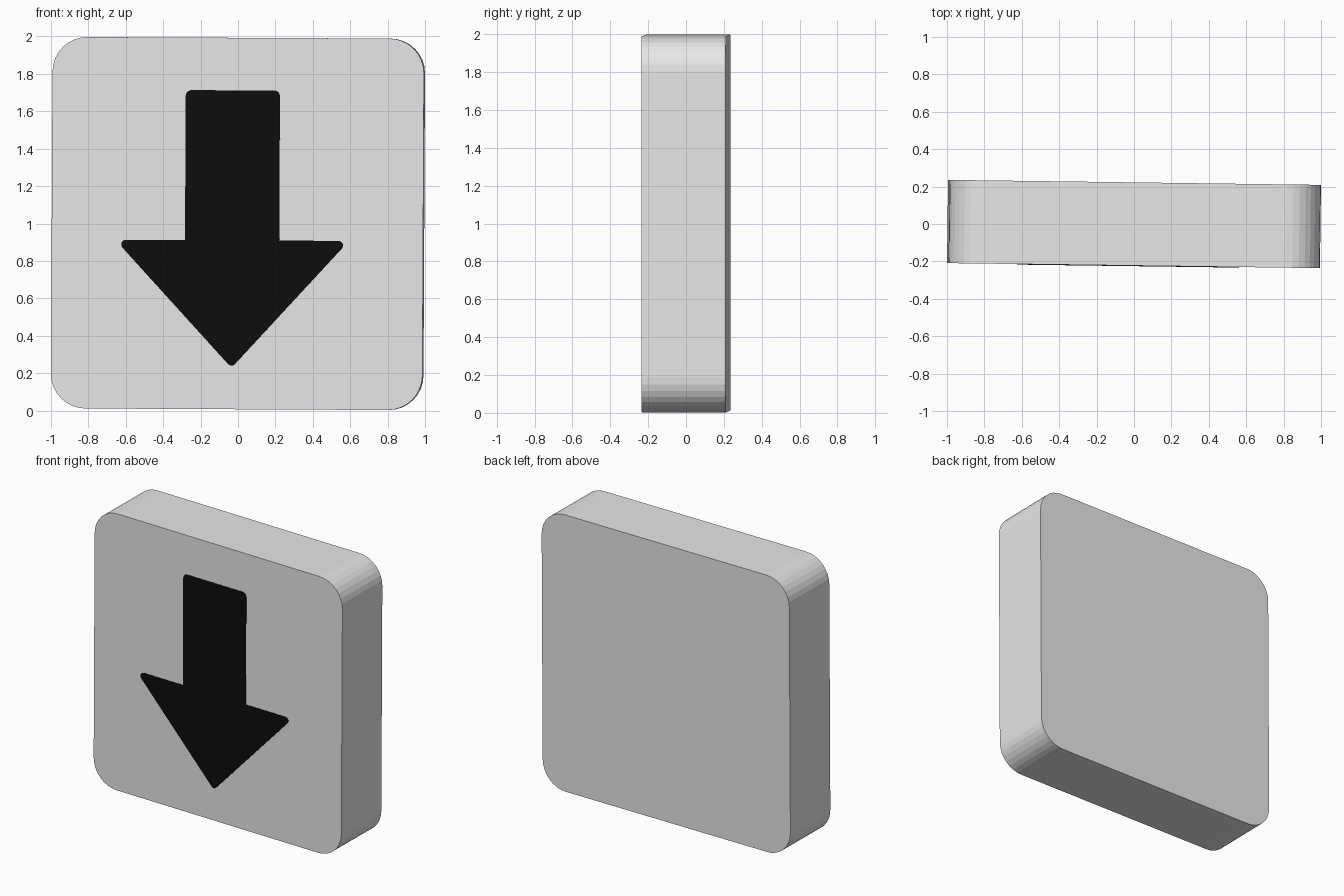
import bpy, bmesh, math
from mathutils import Vector, Matrix

if "Cube" in bpy.data.objects:
    bpy.data.objects.remove(bpy.data.objects["Cube"])

# The whole sign leans by a fraction of a degree
POSE = (Matrix.Translation((0, 0, 1.0)) @ Matrix.Rotation(-0.0135, 4, 'Z')
        @ Matrix.Rotation(0.005, 4, 'Y'))


def material(name, value):
    m = bpy.data.materials.new(name)
    m.diffuse_color = (value, value, value, 1)
    m.use_nodes = True
    m.node_tree.nodes["Principled BSDF"].inputs["Base Color"].default_value = m.diffuse_color
    return m


def rounded(points, radii, segments):
    """Replace each corner of an x-z outline by an arc of the given radius."""
    out = []
    n = len(points)
    for i, r in enumerate(radii):
        p = Vector(points[i])
        if r == 0:
            out.append(p)
            continue
        a = (Vector(points[i - 1]) - p).normalized()
        b = (Vector(points[(i + 1) % n]) - p).normalized()
        half = a.angle(b) / 2
        centre = p + (a + b).normalized() * (r / math.sin(half))
        start = p + a * (r / math.tan(half)) - centre
        end = p + b * (r / math.tan(half)) - centre
        sweep = start.angle(end)
        for k in range(segments + 1):
            t = k / segments
            out.append(centre + (start * math.sin((1 - t) * sweep)
                                 + end * math.sin(t * sweep)) / math.sin(sweep))
    return out


def prism(name, outline, y0, y1, mat):
    """Extrude an x-z outline from y0 to y1."""
    bm = bmesh.new()
    face = bm.faces.new([bm.verts.new((p.x, y0, p.y)) for p in outline])
    ext = bmesh.ops.extrude_face_region(bm, geom=[face], use_keep_orig=True)
    moved = [v for v in ext['geom'] if isinstance(v, bmesh.types.BMVert)]
    bmesh.ops.translate(bm, verts=moved, vec=(0, y1 - y0, 0))
    bmesh.ops.recalc_face_normals(bm, faces=bm.faces[:])
    me = bpy.data.meshes.new(name)
    bm.to_mesh(me)
    bm.free()
    me.transform(POSE)
    me.materials.append(mat)
    ob = bpy.data.objects.new(name, me)
    bpy.context.collection.objects.link(ob)
    return ob


grey = material("light_grey", 0.8)
black = material("black", 0.004)

# Rounded square slab
H, D = 0.993, 0.2225
square = [(-H, -H), (H, -H), (H, H), (-H, H)]
prism("sign_panel", rounded(square, [0.185] * 4, 8), -D, D, grey)

# Thin painted arrow on the front: right half, mirrored
CX = -0.028
half = [(0.252, 0.712, 0.03), (0.252, -0.09, 0), (0.625, -0.09, 0.025)]
tip = [(0, -0.772, 0.025)]
arrow = half + tip + [(-x, z, r) for x, z, r in reversed(half)]
outline = rounded([(CX + x, z) for x, z, r in arrow], [r for x, z, r in arrow], 5)
prism("arrow", outline, -D - 0.003, -D + 0.003, black)
